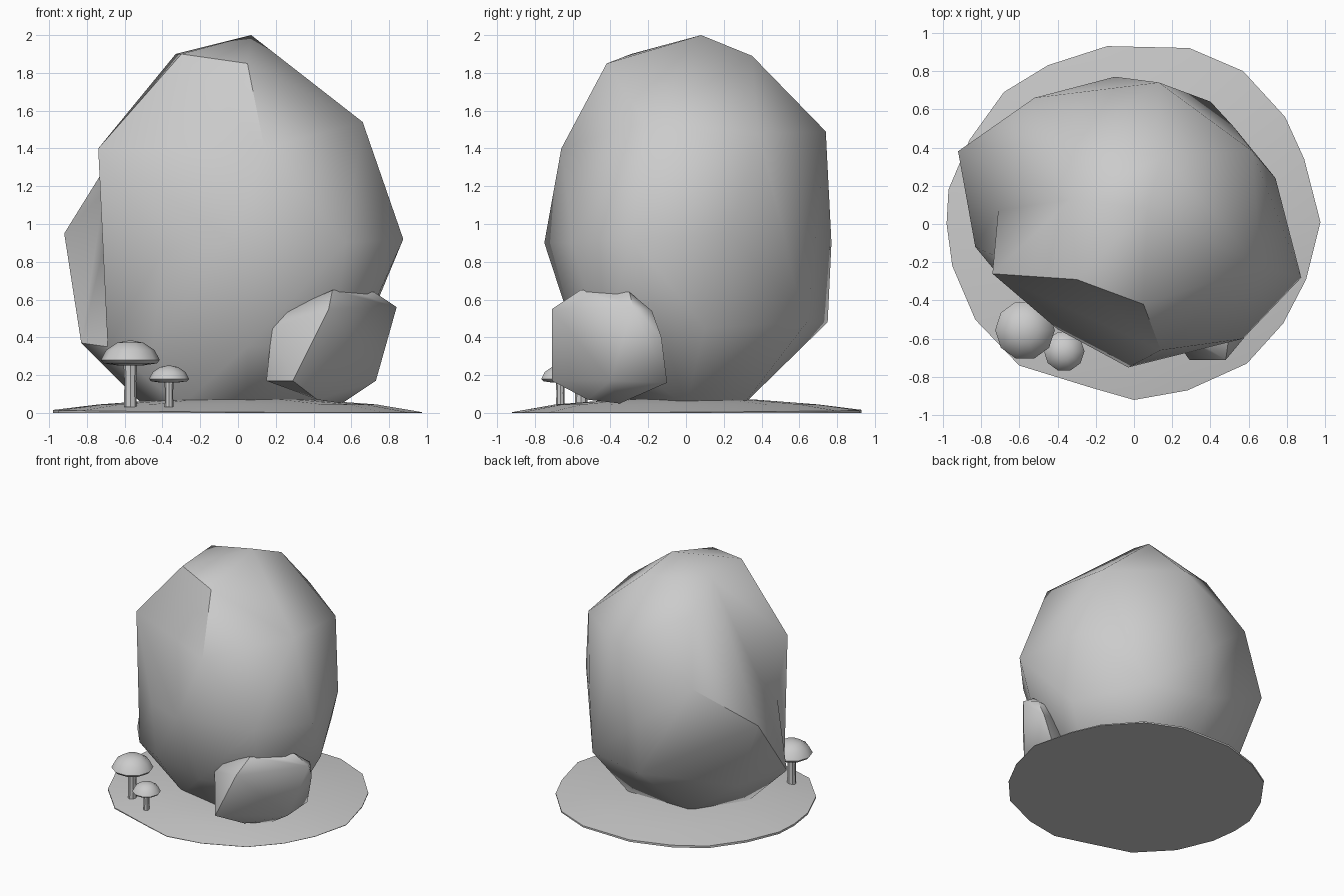
import bpy, bmesh, math
from mathutils import Vector

cube = bpy.data.objects.get("Cube")
if cube:
    bpy.data.objects.remove(cube, do_unlink=True)

stone_grey = bpy.data.materials.new("stone_grey")
stone_grey.use_nodes = True
stone_grey.diffuse_color = (0.6, 0.6, 0.6, 1)
for node in stone_grey.node_tree.nodes:
    if node.type == "BSDF_PRINCIPLED":
        node.inputs["Base Color"].default_value = (0.6, 0.6, 0.6, 1)


def finish(bm, name, angle):
    """Turn a bmesh into a smooth shaded object with sharp creases."""
    bmesh.ops.recalc_face_normals(bm, faces=bm.faces[:])
    mesh = bpy.data.meshes.new(name)
    bm.to_mesh(mesh)
    bm.free()
    mesh.materials.append(stone_grey)
    obj = bpy.data.objects.new(name, mesh)
    bpy.context.collection.objects.link(obj)
    bpy.ops.object.select_all(action="DESELECT")
    obj.select_set(True)
    bpy.context.view_layer.objects.active = obj
    bpy.ops.object.shade_smooth_by_angle(angle=math.radians(angle))
    return obj


def dent(bm, near, target):
    """Split the edge whose middle is nearest and push the new corner in."""
    edge = min(bm.edges, key=lambda e: (
        (e.verts[0].co + e.verts[1].co) / 2 - Vector(near)).length)
    corner = bmesh.utils.edge_split(edge, edge.verts[0], 0.5)[1]
    corner.co = target
    beside = [e.other_vert(corner) for e in corner.link_edges]
    for face in list(corner.link_faces):
        far = [v for v in face.verts if v != corner and v not in beside]
        bmesh.utils.face_split(face, corner, far[0])


def rock(name, corners, angle, dents=()):
    """Chiselled stone: hull around its corners, with a few dented edges."""
    bm = bmesh.new()
    for corner in corners:
        bm.verts.new(corner)
    bmesh.ops.convex_hull(bm, input=bm.verts[:])
    loose = [v for v in bm.verts if not v.link_faces]
    bmesh.ops.delete(bm, geom=loose, context="VERTS")
    for near, target in dents:
        dent(bm, near, target)
    return finish(bm, name, angle)


def turned(name, profile, center, sides, angle):
    """Revolve a radius/height profile about a vertical axis."""
    bm = bmesh.new()
    x, y = center
    verts = [bm.verts.new((x + r, y, z)) for r, z in profile]
    edges = [bm.edges.new(pair) for pair in zip(verts, verts[1:])]
    bmesh.ops.spin(bm, geom=verts + edges, cent=(x, y, 0), axis=(0, 0, 1),
                   angle=math.tau, steps=sides, use_duplicate=False)
    bmesh.ops.remove_doubles(bm, verts=bm.verts[:], dist=0.0005)
    return finish(bm, name, angle)


# Big boulder, corners listed from the crown down to the base
crown = [(0.07, 0.08, 2), (-0.3, -0.29, 1.9), (-0.33, 0.13, 1.9),
         (0.05, -0.42, 1.85), (0.15, 0.35, 1.89), (-0.35, 0.42, 1.71)]
shoulder = [(0.66, -0.22, 1.54), (0.62, 0.38, 1.48), (0.13, 0.74, 1.49),
            (-0.74, -0.26, 1.4), (0.14, -0.66, 1.4), (-0.52, 0.66, 1.25)]
waist = [(0.875, -0.28, 0.92), (0.74, 0.24, 0.95), (0.52, 0.51, 0.9),
         (-0.1, 0.77, 0.9), (-0.92, 0.38, 0.95), (-0.4, -0.55, 0.85),
         (-0.03, -0.75, 0.9), (0.57, -0.6, 0.9)]
foot = [(0.4, 0.64, 0.48), (-0.1, 0.75, 0.48), (-0.83, -0.12, 0.37),
        (-0.69, -0.29, 0.35), (-0.72, 0.36, 0.4), (-0.45, -0.42, 0.35),
        (0.05, -0.57, 0.35), (0.5, -0.45, 0.35), (0.68, 0.1, 0.45)]
base = [(-0.5, -0.08, 0.04), (-0.25, 0.3, 0.04), (0.05, -0.35, 0.04),
        (0.3, 0.3, 0.04), (0.48, 0, 0.04), (-0.3, -0.28, 0.04)]
rock("boulder", crown + shoulder + waist + foot + base, 45, dents=[
    ((-0.83, 0.06, 1.17), (-0.71, 0.07, 1.17)),
    ((-0.78, -0.19, 0.89), (-0.7, -0.18, 0.92))])

# Small stone leaning against the front
stone_top = [(0.5, -0.56, 0.65), (0.67, -0.4, 0.62), (0.72, -0.3, 0.64),
             (0.84, -0.28, 0.56), (0.78, -0.18, 0.54), (0.23, -0.55, 0.53),
             (0.48, -0.71, 0.55), (0.18, -0.56, 0.45), (0.4, -0.3, 0.6)]
stone_foot = [(0.15, -0.5, 0.17), (0.29, -0.71, 0.17), (0.73, -0.4, 0.17),
              (0.76, -0.13, 0.4), (0.7, -0.1, 0.16), (0.4, -0.18, 0.16),
              (0.55, -0.35, 0.05), (0.42, -0.52, 0.07)]
rock("small_stone", stone_top + stone_foot, 50)

# Low earth mound with an uneven rim
rim = [(0.975, 0.01), (0.89, 0.34), (0.79, 0.56), (0.57, 0.8), (0.29, 0.92),
       (-0.14, 0.93), (-0.45, 0.83), (-0.68, 0.69), (-0.86, 0.44),
       (-0.97, 0.18), (-0.98, 0), (-0.95, -0.22), (-0.83, -0.5),
       (-0.6, -0.74), (-0.21, -0.86), (0, -0.92), (0.28, -0.87),
       (0.59, -0.73), (0.78, -0.52), (0.9, -0.29)]
bm = bmesh.new()
rings = [[bm.verts.new((x, y, 0)) for x, y in rim],
         [bm.verts.new((x, y, 0.006 * (1.6 - x + y))) for x, y in rim]]
for scale, height in ((0.75, 0.045), (0.4, 0.07)):
    rings.append([bm.verts.new((x * scale, y * scale, height)) for x, y in rim])
for low, high in zip(rings, rings[1:]):
    for i in range(len(rim)):
        j = (i + 1) % len(rim)
        bm.faces.new((low[i], low[j], high[j], high[i]))
bm.faces.new(rings[0][::-1])
bm.faces.new(rings[-1])
finish(bm, "ground_mound", 35)

# Two mushrooms: domed cap over a tapered stem
for label, center, radius, rim_z, top_z in (
        ("large", (-0.57, -0.555), 0.156, 0.28, 0.385),
        ("small", (-0.365, -0.665), 0.106, 0.18, 0.252)):
    rise = top_z - rim_z
    cap = [(0, top_z), (radius * 0.45, rim_z + rise * 0.87),
           (radius * 0.82, rim_z + rise * 0.5), (radius, rim_z),
           (radius * 0.9, rim_z - rise * 0.17),
           (radius * 0.45, rim_z - rise * 0.27), (0, rim_z - rise * 0.27)]
    turned(label + "_mushroom_cap", cap, center, 10, 50)
    stem = [(0, 0.03), (radius * 0.22, 0.03), (radius * 0.2, rim_z * 0.6),
            (radius * 0.24, rim_z), (0, rim_z)]
    turned(label + "_mushroom_stem", stem, center, 8, 40)
